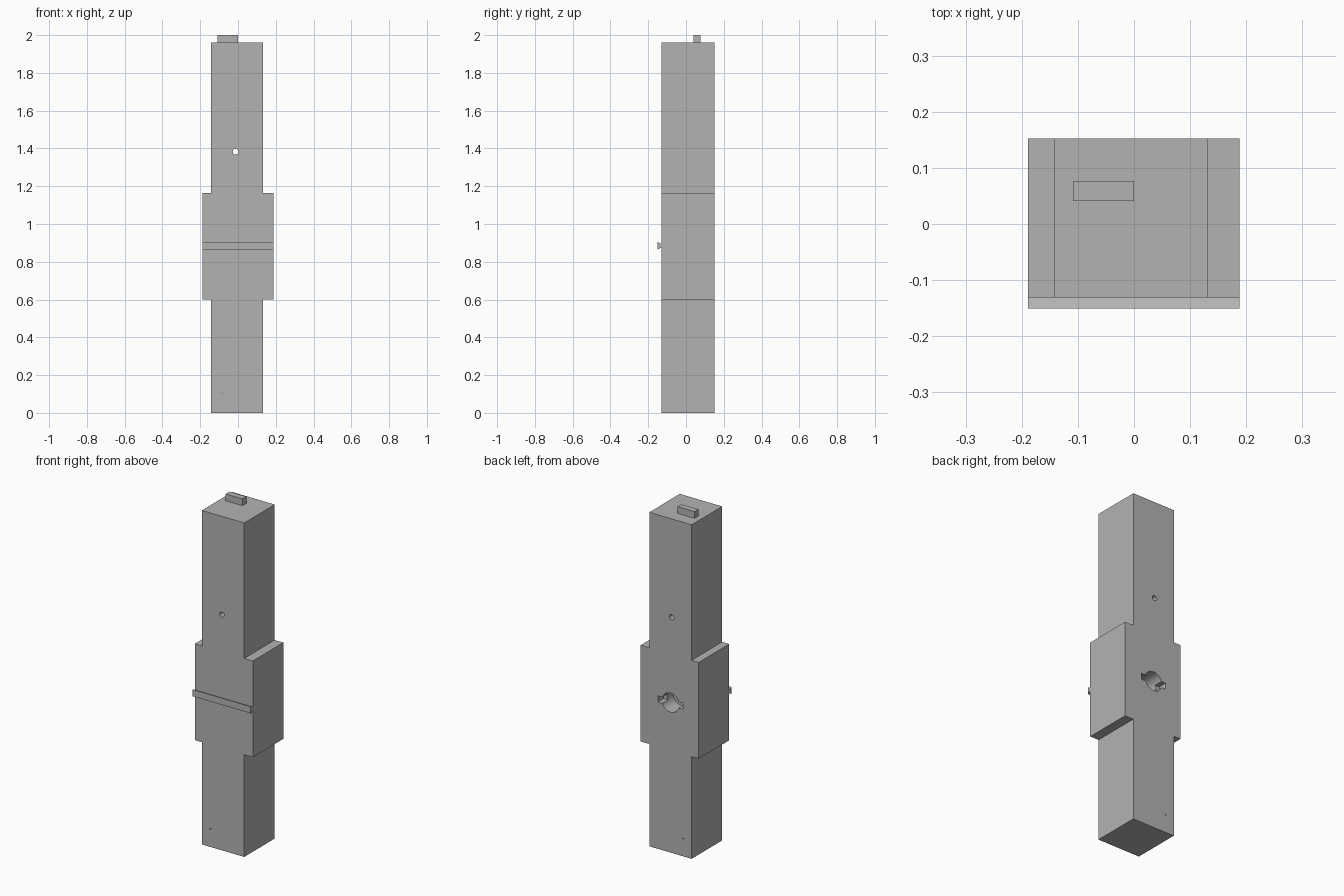
import bpy, bmesh, math
from mathutils import Vector

if "Cube" in bpy.data.objects:
    bpy.data.objects.remove(bpy.data.objects["Cube"], do_unlink=True)

grey = bpy.data.materials.new("mid_grey")
grey.use_nodes = True
colour = (0.45, 0.45, 0.45, 1)
grey.diffuse_color = colour
grey.node_tree.nodes["Principled BSDF"].inputs["Base Color"].default_value = colour


def extrude(name, outline, offset):
    """Extrude a closed outline of 3D points along an offset."""
    bm = bmesh.new()
    face = bm.faces.new([bm.verts.new(p) for p in outline])
    swept = bmesh.ops.extrude_face_region(bm, geom=[face])["geom"]
    verts = [g for g in swept if isinstance(g, bmesh.types.BMVert)]
    bmesh.ops.translate(bm, verts=verts, vec=Vector(offset))
    bmesh.ops.recalc_face_normals(bm, faces=bm.faces)
    mesh = bpy.data.meshes.new(name)
    bm.to_mesh(mesh)
    bm.free()
    mesh.materials.append(grey)
    obj = bpy.data.objects.new(name, mesh)
    bpy.context.collection.objects.link(obj)
    return obj


def box(name, x0, x1, y0, y1, z0, z1):
    return extrude(name, [(x0, y0, z0), (x1, y0, z0), (x1, y0, z1), (x0, y0, z1)],
                   (0, y1 - y0, 0))


def cylinder(name, x, z, radius, y0, y1, sides=32):
    turns = [2 * math.pi * i / sides for i in range(sides)]
    ring = [(x + radius * math.cos(a), y0, z + radius * math.sin(a)) for a in turns]
    return extrude(name, ring, (0, y1 - y0, 0))


def cut(target, cutter):
    cutter.hide_render = True
    mod = target.modifiers.new("cut", "BOOLEAN")
    mod.operation = "DIFFERENCE"
    mod.solver = "EXACT"
    mod.object = cutter
    bpy.context.view_layer.objects.active = target
    bpy.ops.object.modifier_apply(modifier=mod.name)
    bpy.data.objects.remove(cutter, do_unlink=True)


# Body: a tall post with a wider middle, swept from front to back
FRONT, BACK, TOP = -0.131, 0.152, 1.96
LOW, HIGH = 0.6, 1.165
right_side = [(-0.143, TOP), (-0.143, HIGH), (-0.189, HIGH),
              (-0.189, LOW), (-0.143, LOW), (-0.143, 0)]
left_side = [(0.132, 0), (0.132, LOW), (0.188, LOW),
             (0.188, HIGH), (0.132, HIGH), (0.132, TOP)]
body = extrude("body", [(x, FRONT, z) for x, z in right_side + left_side],
               (0, BACK - FRONT, 0))

# Cross holes through the post
cut(body, cylinder("upper_hole", -0.013, 1.383, 0.015, -0.3, 0.3))
cut(body, cylinder("lower_hole", -0.088, 0.105, 0.004, -0.3, 0.3, 16))

# Keyed socket in the back
cut(body, cylinder("socket", -0.006, 0.88, 0.056, 0.05, 0.3))
cut(body, box("socket_slot", -0.088, 0.076, 0.10, 0.3, 0.862, 0.898))

# Dovetail rail across the front
rail = [(FRONT, 0.875), (-0.151, 0.865), (-0.151, 0.905), (FRONT, 0.895)]
extrude("front_rail", [(-0.189, y, z) for y, z in rail], (0.377, 0, 0))

# Tab on top
box("top_tab", -0.109, 0.0, 0.041, 0.077, TOP, 2.0)

for obj in (body,):
    bpy.ops.object.select_all(action="DESELECT")
    obj.select_set(True)
    bpy.context.view_layer.objects.active = obj
    bpy.ops.object.shade_smooth_by_angle(angle=math.radians(30))
